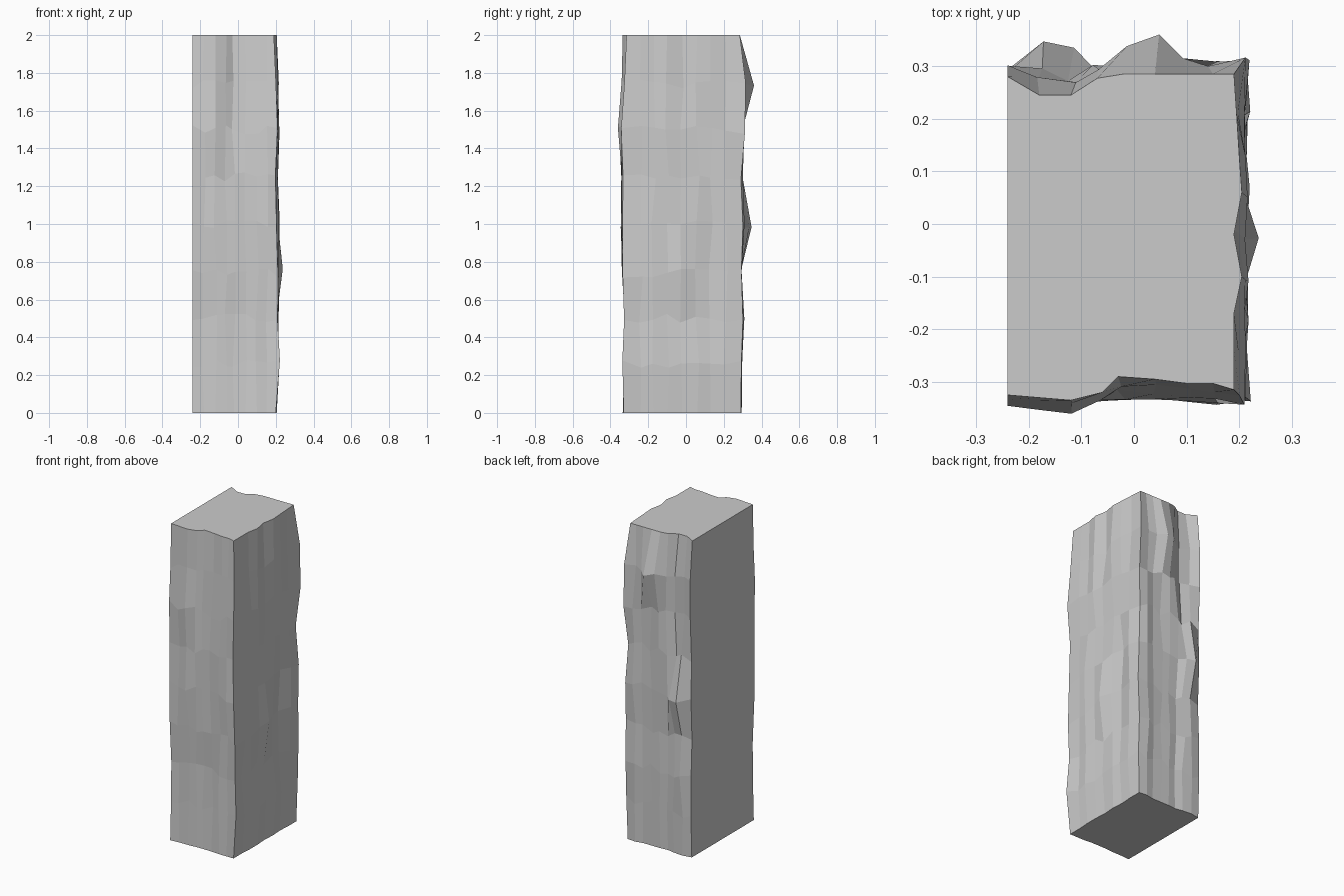
import bpy, bmesh, random

random.seed(4)
ROWS = [0, 0.26, 0.50, 0.74, 1.0, 1.25, 1.50, 1.74, 2.0]

# Rim outlines at the top and the base: front, right, back (left side is flat)
TOP = [(-.24, -.325), (-.18, -.33), (-.12, -.335), (-.06, -.32), (-.03, -.29), (.04, -.295), (.10, -.303), (.15, -.303),
       (.19, -.315), (.19, -.24), (.19, -.17), (.205, -.10), (.19, -.02), (.205, .06), (.20, .13), (.195, .21),
       (.19, .285), (.15, .285), (.10, .285), (.04, .285), (-.02, .285), (-.07, .277), (-.12, .245), (-.18, .245),
       (-.24, .28)]
BASE = [(-.24, -.335), (-.18, -.33), (-.12, -.33), (-.06, -.325), (-.02, -.325), (.04, -.325), (.10, -.33), (.15, -.33),
        (.20, -.33), (.20, -.24), (.205, -.17), (.205, -.10), (.20, -.02), (.205, .06), (.20, .13), (.205, .21),
        (.205, .29), (.15, .295), (.10, .285), (.04, .285), (-.02, .285), (-.07, .28), (-.12, .29), (-.18, .295),
        (-.24, .285)]
# How far each row swells outwards on each side
FRONT = [0, -.005, -.008, .003, .010, .012, .018, .005, 0]
RIGHT = [0, .010, .004, .010, .008, .005, .012, .006, 0]
BACK = [0, .006, .008, .003, .010, .008, .014, .018, 0]
# Hand-placed chips and knobs: (column, row) -> outward offset
CHIPS = {(4, 7): .005, (4, 6): -.01, (3, 6): -.005, (12, 3): .027, (14, 3): -.015, (14, 4): -.012,
         (15, 4): .008, (8, 1): .012, (16, 6): .010, (16, 7): .012,
         (19, 7): .057, (18, 7): .012, (20, 7): .035, (19, 6): -.005,
         (22, 6): -.012, (23, 6): -.01, (22, 5): -.015, (21, 5): .015,
         (22, 4): .035, (23, 4): .042, (21, 4): .008, (22, 3): -.01, (2, 6): .010, (1, 6): .006}


def point(c, r):
    t = max(0, (ROWS[r] - 1.0) / 1.0)          # the top outline fades out halfway down
    x, y = (b + (a - b) * t for a, b in zip(TOP[c], BASE[c]))
    z = ROWS[r]
    if 0 < r < 8:
        chip = CHIPS.get((c, r))
        d = random.uniform(-.006, .006) if chip is None else chip
        if c <= 8:
            y -= FRONT[r] + d
        if 8 <= c <= 16:
            x += RIGHT[r] + d
        if c >= 16:
            y += BACK[r] + d
        z += random.uniform(-.025, .025)
        if c not in (0, 8, 16, 24):            # stagger the facet columns
            if c < 8 or c > 16:
                x += random.uniform(-.01, .01)
            else:
                y += random.uniform(-.012, .012)
    return x, y, z


# Chiselled stone pillar
bm = bmesh.new()
grid = [[bm.verts.new(point(c, r)) for c in range(len(TOP))] for r in range(len(ROWS))]
for lo, hi in zip(grid, grid[1:]):
    for c in range(len(TOP) - 1):
        bm.faces.new((lo[c], lo[c + 1], hi[c + 1], hi[c]))

# Flat left side, top and bottom
bm.faces.new([row[0] for row in grid] + [row[-1] for row in reversed(grid)])
bm.faces.new(grid[-1])
bm.faces.new(grid[0][::-1])
bmesh.ops.recalc_face_normals(bm, faces=bm.faces)

mesh = bpy.data.meshes.new("stone_pillar")
bm.to_mesh(mesh)
bm.free()
pillar = bpy.data.objects.new("stone_pillar", mesh)
bpy.context.collection.objects.link(pillar)
